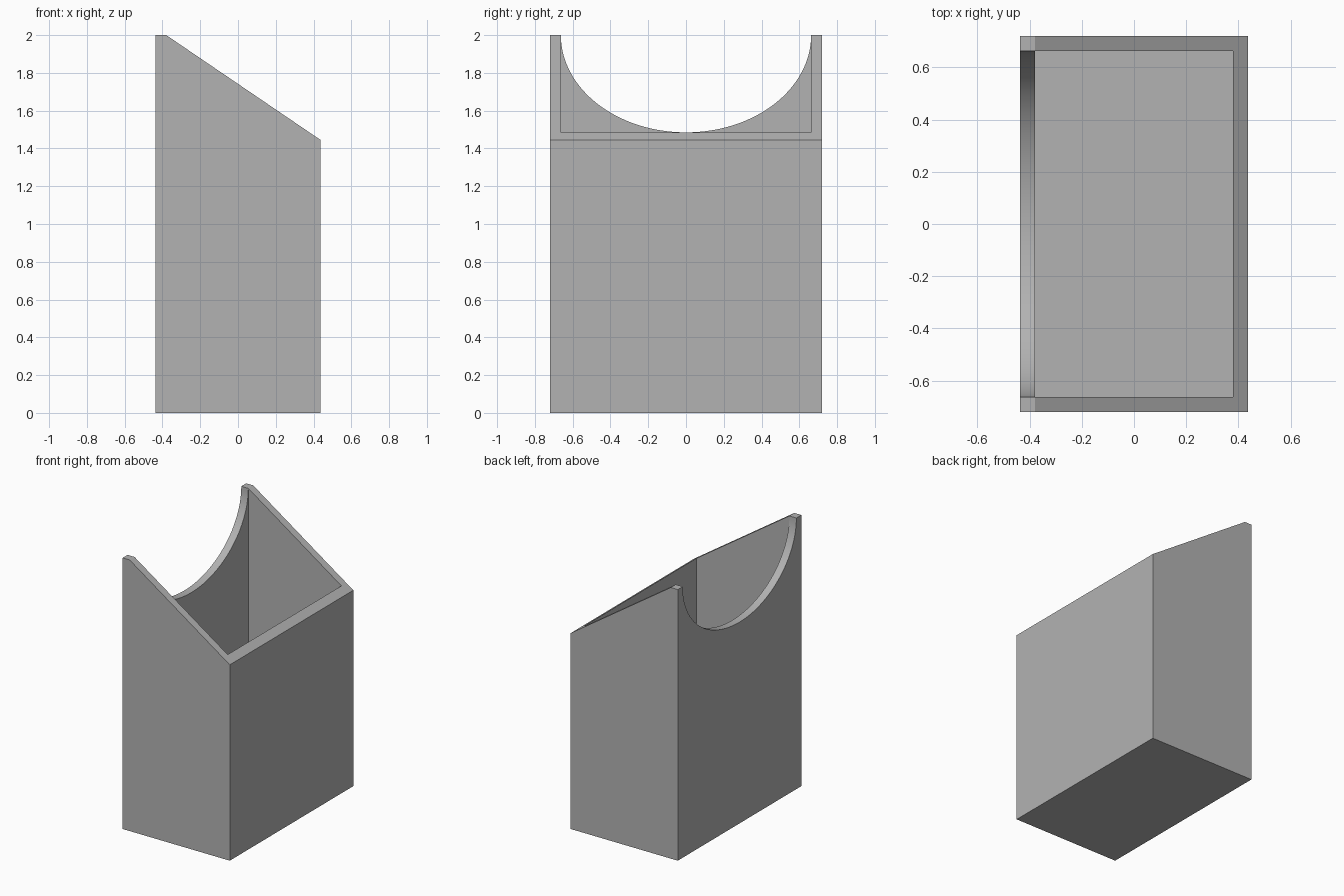
import bpy, bmesh, math
from mathutils import Vector

cube = bpy.data.objects.get("Cube")
if cube:
    bpy.data.objects.remove(cube, do_unlink=True)

LEFT, RIGHT, HALF_DEPTH, HEIGHT = -0.437, 0.437, 0.72, 2.0
WALL, LOW_EDGE = 0.057, 1.445

grey = bpy.data.materials.new("plain grey")
grey.use_nodes = True
colour = (0.45, 0.45, 0.45, 1)
grey.diffuse_color = colour
grey.node_tree.nodes["Principled BSDF"].inputs["Base Color"].default_value = colour


def prism(name, points, direction):
    """Closed solid made by sweeping a flat outline along a direction."""
    bm = bmesh.new()
    face = bm.faces.new([bm.verts.new(p) for p in points])
    sweep = bmesh.ops.extrude_face_region(bm, geom=[face])
    verts = [v for v in sweep["geom"] if isinstance(v, bmesh.types.BMVert)]
    bmesh.ops.translate(bm, vec=Vector(direction), verts=verts)
    bmesh.ops.recalc_face_normals(bm, faces=bm.faces)
    mesh = bpy.data.meshes.new(name)
    bm.to_mesh(mesh)
    bm.free()
    mesh.materials.append(grey)
    obj = bpy.data.objects.new(name, mesh)
    bpy.context.collection.objects.link(obj)
    return obj


def carve(target, cutter):
    """Subtract a cutter from the target and discard it."""
    cutter.hide_render = True
    mod = target.modifiers.new("carve", "BOOLEAN")
    mod.operation, mod.solver, mod.object = "DIFFERENCE", "EXACT", cutter
    bpy.context.view_layer.objects.active = target
    bpy.ops.object.modifier_apply(modifier=mod.name)
    bpy.data.objects.remove(cutter, do_unlink=True)


# Slant-topped outer block
outline = [(LEFT, 0), (RIGHT, 0), (RIGHT, LOW_EDGE), (LEFT + WALL, HEIGHT), (LEFT, HEIGHT)]
holder = prism("open_holder", [(x, -HALF_DEPTH, z) for x, z in outline], (0, 2 * HALF_DEPTH, 0))

# Hollow interior above the floor
inner_l, inner_r, inner_y = LEFT + WALL, RIGHT - WALL, HALF_DEPTH - WALL
corners = [(inner_l, -inner_y), (inner_r, -inner_y), (inner_r, inner_y), (inner_l, inner_y)]
carve(holder, prism("cavity_cutter", [(x, y, WALL) for x, y in corners], (0, 0, 3)))

# Half-elliptical scoop in the tall wall
STEPS, RADIUS, DROP = 64, inner_y - 0.0005, 0.515
angles = [math.pi * (1 + i / STEPS) for i in range(STEPS + 1)]
scoop = [(RADIUS * math.cos(a), HEIGHT + DROP * math.sin(a)) for a in angles]
scoop += [(RADIUS, HEIGHT + 1), (-RADIUS, HEIGHT + 1)]
carve(holder, prism("scoop_cutter", [(LEFT - 0.1, y, z) for y, z in scoop], (WALL + 0.15, 0, 0)))

# Smooth scoop with crisp edges
bpy.ops.object.select_all(action="DESELECT")
holder.select_set(True)
bpy.context.view_layer.objects.active = holder
bpy.ops.object.shade_smooth_by_angle(angle=math.radians(30))
